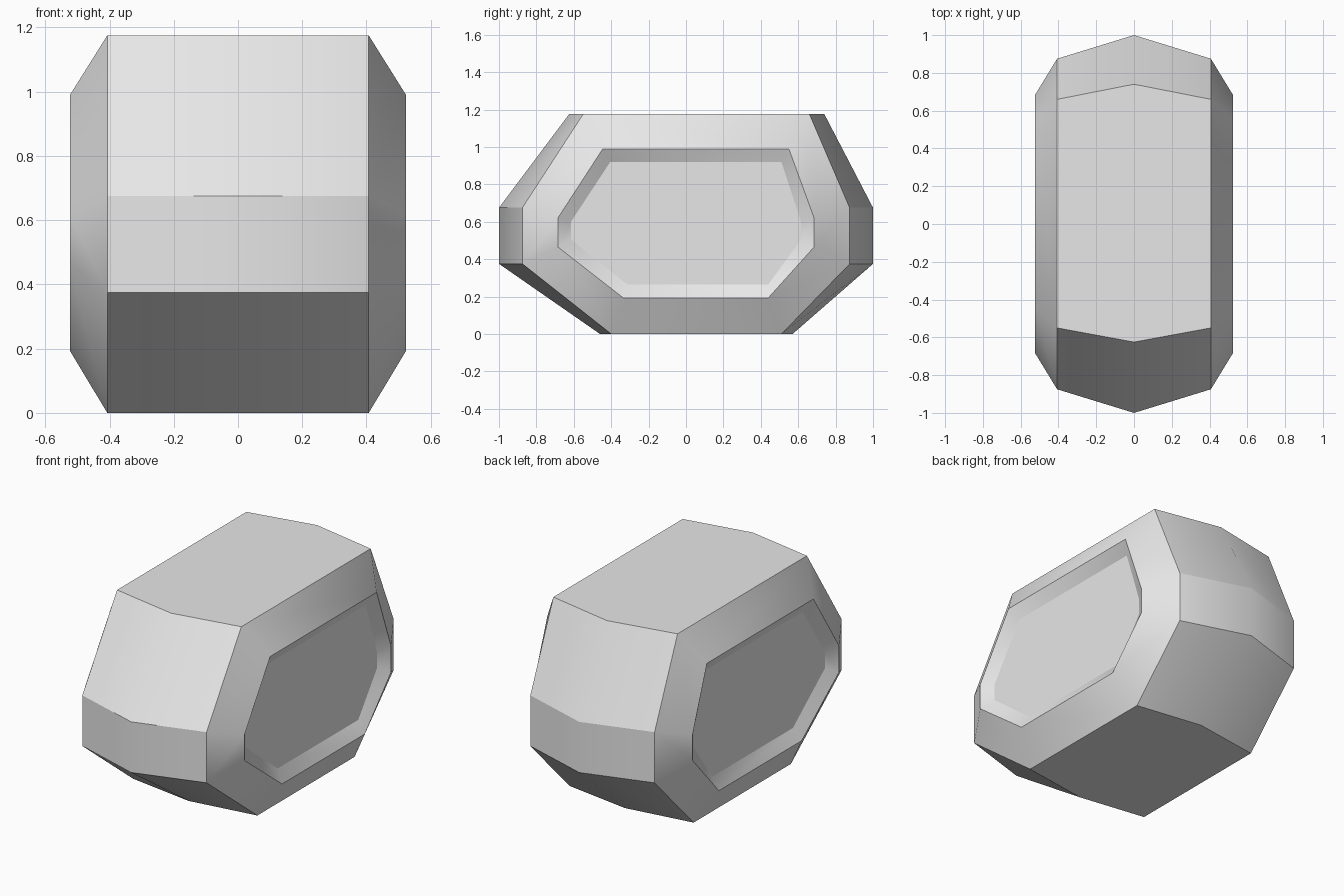
import bpy, bmesh

if "Cube" in bpy.data.objects:
    bpy.data.objects.remove(bpy.data.objects["Cube"])

# Cross-sections (y, z): widest middle, shoulder, side rim and recessed panel
MIDDLE = [(-0.625, 1.175), (0.74, 1.175), (1.0, 0.675), (1.0, 0.375),
          (0.57, 0), (-0.46, 0), (-1.0, 0.375), (-1.0, 0.675)]
SHOULDER = [(-0.55, 1.175), (0.66, 1.175), (0.875, 0.675), (0.875, 0.375),
            (0.51, 0), (-0.40, 0), (-0.875, 0.375), (-0.875, 0.675)]
RIM = [(-0.445, 0.99), (0.55, 0.99), (0.685, 0.62), (0.685, 0.465),
       (0.44, 0.193), (-0.335, 0.193), (-0.685, 0.465), (-0.685, 0.62)]
PANEL = [(-0.405, 0.92), (0.51, 0.92), (0.615, 0.60), (0.615, 0.505),
         (0.44, 0.265), (-0.315, 0.265), (-0.615, 0.505), (-0.615, 0.60)]
SHOULDER_X, RIM_X, PANEL_X = 0.407, 0.523, 0.48

grey = bpy.data.materials.new("light_grey")
grey.diffuse_color = (0.8, 0.8, 0.8, 1)
grey.use_nodes = True
grey.node_tree.nodes["Principled BSDF"].inputs["Base Color"].default_value = grey.diffuse_color

bm = bmesh.new()


def ring(x, profile):
    return [bm.verts.new((x, y, z)) for y, z in profile]


def bridge(a, b):
    n = len(a)
    for i in range(n):
        j = (i + 1) % n
        bm.faces.new((a[i], a[j], b[j], b[i])).smooth = True


# Faceted barrel, bevelled sides and recessed side panels
middle = ring(0, MIDDLE)
for side in (-1, 1):
    shoulder = ring(side * SHOULDER_X, SHOULDER)
    rim = ring(side * RIM_X, RIM)
    panel = ring(side * PANEL_X, PANEL)
    bridge(middle, shoulder)
    bridge(shoulder, rim)
    bridge(rim, panel)
    bm.faces.new(panel)
bmesh.ops.recalc_face_normals(bm, faces=bm.faces)

# Crisp edges along the barrel and around each side, soft ones elsewhere
for e in bm.edges:
    xa, xb = (abs(v.co.x) for v in e.verts)
    around = abs(xa - xb) < 1e-5 and xa > 0.1
    along_barrel = min(xa, xb) < 1e-5 and max(xa, xb) > 0.1
    e.smooth = not (around or along_barrel)

mesh = bpy.data.meshes.new("faceted_body")
bm.to_mesh(mesh)
bm.free()
mesh.materials.append(grey)
body = bpy.data.objects.new("faceted_body", mesh)
bpy.context.collection.objects.link(body)
